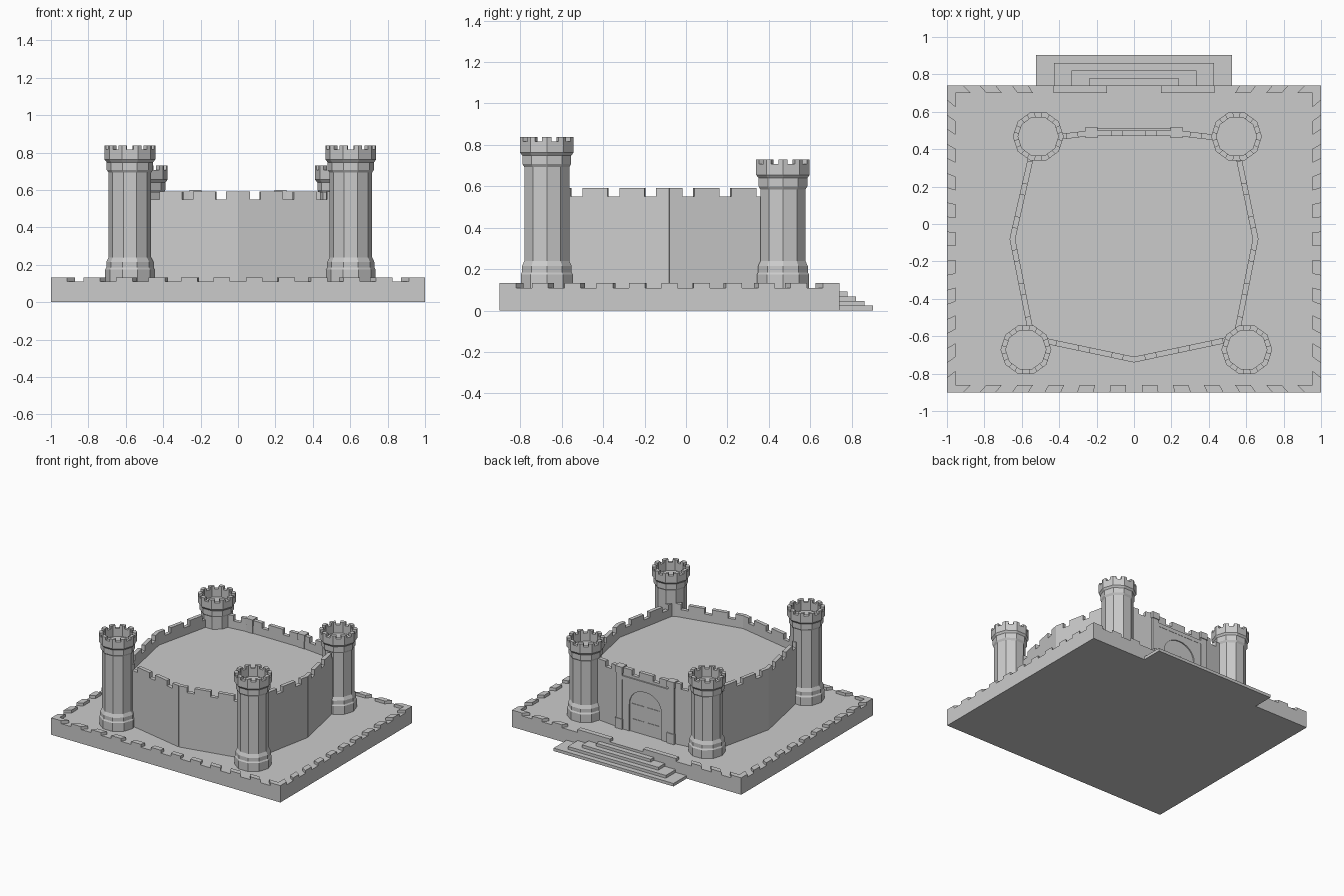
import bpy, bmesh
from math import cos, sin, pi
from mathutils import Vector

if "Cube" in bpy.data.objects:
    bpy.data.objects.remove(bpy.data.objects["Cube"])

FLOOR = 0.11


def prism(bm, pts, z0, z1):
    lo = [bm.verts.new((p[0], p[1], z0)) for p in pts]
    hi = [bm.verts.new((p[0], p[1], z1)) for p in pts]
    bm.faces.new(lo[::-1])
    bm.faces.new(hi)
    for i in range(len(pts)):
        j = (i + 1) % len(pts)
        bm.faces.new((lo[i], lo[j], hi[j], hi[i]))


def box(bm, x0, x1, y0, y1, z0, z1):
    prism(bm, [(x0, y0), (x1, y0), (x1, y1), (x0, y1)], z0, z1)


def finish(bm, name):
    bmesh.ops.recalc_face_normals(bm, faces=bm.faces[:])
    me = bpy.data.meshes.new(name)
    bm.to_mesh(me)
    bm.free()
    ob = bpy.data.objects.new(name, me)
    bpy.context.collection.objects.link(ob)
    return ob


# terrace slab
bm = bmesh.new()
box(bm, -1, 1, -0.9, 0.74, 0, FLOOR)
finish(bm, "terrace")

# terrace parapet: alternating blocks with mitred ends
bm = bmesh.new()
CY = -0.08
OX, OY, IX, IY = 1.0, 0.82, 0.955, 0.78
for s in (-1, 1):
    for i in range(0, 23, 2):
        a, b = -1 + 2 * i / 23, -1 + 2 * (i + 1) / 23
        if s == 1 and abs(a + b) / 2 < 0.5:
            continue
        prism(bm, [(a * OX, CY + s * OY), (b * OX, CY + s * OY),
                   (b * IX, CY + s * IY), (a * IX, CY + s * IY)], FLOOR, 0.133)
    for i in range(0, 21, 2):
        a, b = -1 + 2 * i / 21, -1 + 2 * (i + 1) / 21
        prism(bm, [(s * OX, CY + a * OY), (s * OX, CY + b * OY),
                   (s * IX, CY + b * IY), (s * IX, CY + a * IY)], FLOOR, 0.133)
    # long block beside the entrance
    box(bm, min(s * 0.145, s * 0.43), max(s * 0.145, s * 0.43), 0.70, 0.74, FLOOR, 0.133)
finish(bm, "terrace_parapet")

# entrance steps
bm = bmesh.new()
for k in range(4):
    w = 0.523 - 0.095 * k
    z = 0.0225 * k
    box(bm, -w, w, 0.73, 0.903 - 0.041 * k, z, z + 0.0235)
finish(bm, "entrance_steps")

# curtain walls: each run goes from a mid corner to a tower
FL, FR = (-0.545, -0.61), (0.545, -0.61)
BL, BR = (-0.53, 0.45), (0.54, 0.45)
F, L, R = (0, -0.725), (-0.65, -0.08), (0.65, -0.08)
GL, GR, GM = (-0.24, 0.485), (0.24, 0.485), (0, 0.485)


def strip(bm, p, q, a, b, z0, z1, th=0.03):
    p, q = Vector(p), Vector(q)
    d = (q - p).normalized()
    n = Vector((-d.y, d.x)) * th / 2
    prism(bm, [p + d * a + n, p + d * b + n, p + d * b - n, p + d * a - n], z0, z1)


bm = bmesh.new()
for p, q in ((F, FL), (F, FR), (L, FL), (L, BL), (R, FR), (R, BR),
             (GM, GL), (GM, GR), (GL, BL), (GR, BR)):
    length = (Vector(q) - Vector(p)).length
    strip(bm, p, q, -0.002, length, FLOOR, 0.55)
    c = 0.0
    while c - 0.06 < length:
        strip(bm, p, q, max(c - 0.062, -0.002), min(c + 0.062, length), 0.55, 0.592)
        c += 0.182
finish(bm, "curtain_wall")

bm = bmesh.new()
prism(bm, [F, FR, R, BR, GR, GL, BL, L, FL], 0.46, 0.49)
finish(bm, "keep_roof")

# towers: ten-sided profile with corbelled crown and hollow top
SIDES = 10


def tower(name, cx, cy, top):
    bm = bmesh.new()
    profile = [(0.132, FLOOR), (0.132, 0.175), (0.126, 0.185), (0.126, 0.215),
               (0.114, 0.24), (0.114, top - 0.145), (0.124, top - 0.13),
               (0.124, top - 0.09), (0.136, top - 0.075), (0.136, top - 0.022),
               (0.108, top - 0.022), (0.108, top - 0.085)]
    rings = []
    for r, z in profile:
        rings.append([bm.verts.new((cx + r * cos(2 * pi * i / SIDES),
                                    cy + r * sin(2 * pi * i / SIDES), z))
                      for i in range(SIDES)])
    for lo, hi in zip(rings, rings[1:]):
        for i in range(SIDES):
            j = (i + 1) % SIDES
            bm.faces.new((lo[i], lo[j], hi[j], hi[i]))
    bm.faces.new(rings[0][::-1])
    bm.faces.new(rings[-1])

    # merlons wrap the crown's corners
    def corner(i, r):
        t = 2 * pi * i / SIDES
        return Vector((cx + r * cos(t), cy + r * sin(t)))
    for i in range(SIDES):
        pts = []
        for r, order in ((0.136, (-1, 0, 1)), (0.108, (1, 0, -1))):
            for k in order:
                pts.append(corner(i, r).lerp(corner(i + k, r), 0.28 if k else 0))
        prism(bm, pts, top - 0.022, top)
    finish(bm, name)


tower("front_left_tower", -0.578, -0.672, 0.838)
tower("front_right_tower", 0.603, -0.672, 0.838)
tower("back_left_tower", -0.512, 0.468, 0.73)
tower("back_right_tower", 0.548, 0.468, 0.73)

# gate pilasters with plinths and caps
bm = bmesh.new()
for s in (-1, 1):
    c = s * 0.226
    box(bm, c - 0.026, c + 0.026, 0.465, 0.512, FLOOR, 0.595)
    box(bm, c - 0.032, c + 0.032, 0.46, 0.518, FLOOR, 0.19)
    box(bm, c - 0.032, c + 0.032, 0.46, 0.518, 0.55, 0.6)
box(bm, -0.2, 0.2, 0.49, 0.51, 0.5, 0.53)
finish(bm, "gate_pilasters")

# gate surround with a pointed arch opening
W, SPRING, RISE = 0.14, 0.32, 0.13
left = [(-W * cos(t * pi / 12), SPRING + RISE * sin(t * pi / 12) ** 0.9) for t in range(7)]
arch = left + [(-x, z) for x, z in left[-2::-1]]
outline = [(-0.2, FLOOR), (-0.2, 0.5), (0.2, 0.5), (0.2, FLOOR), (W, FLOOR)]
outline += arch[::-1] + [(-W, FLOOR)]
bm = bmesh.new()
prism(bm, outline, -0.508, -0.49)
for v in bm.verts:
    v.co = (v.co.x, -v.co.z, v.co.y)
finish(bm, "gate_surround")

# door hinge bars
bm = bmesh.new()
for z in (0.2, 0.32):
    for s in (-1, 1):
        box(bm, min(s * 0.015, s * 0.12), max(s * 0.015, s * 0.12), 0.495, 0.504, z, z + 0.012)
finish(bm, "door_hinges")
